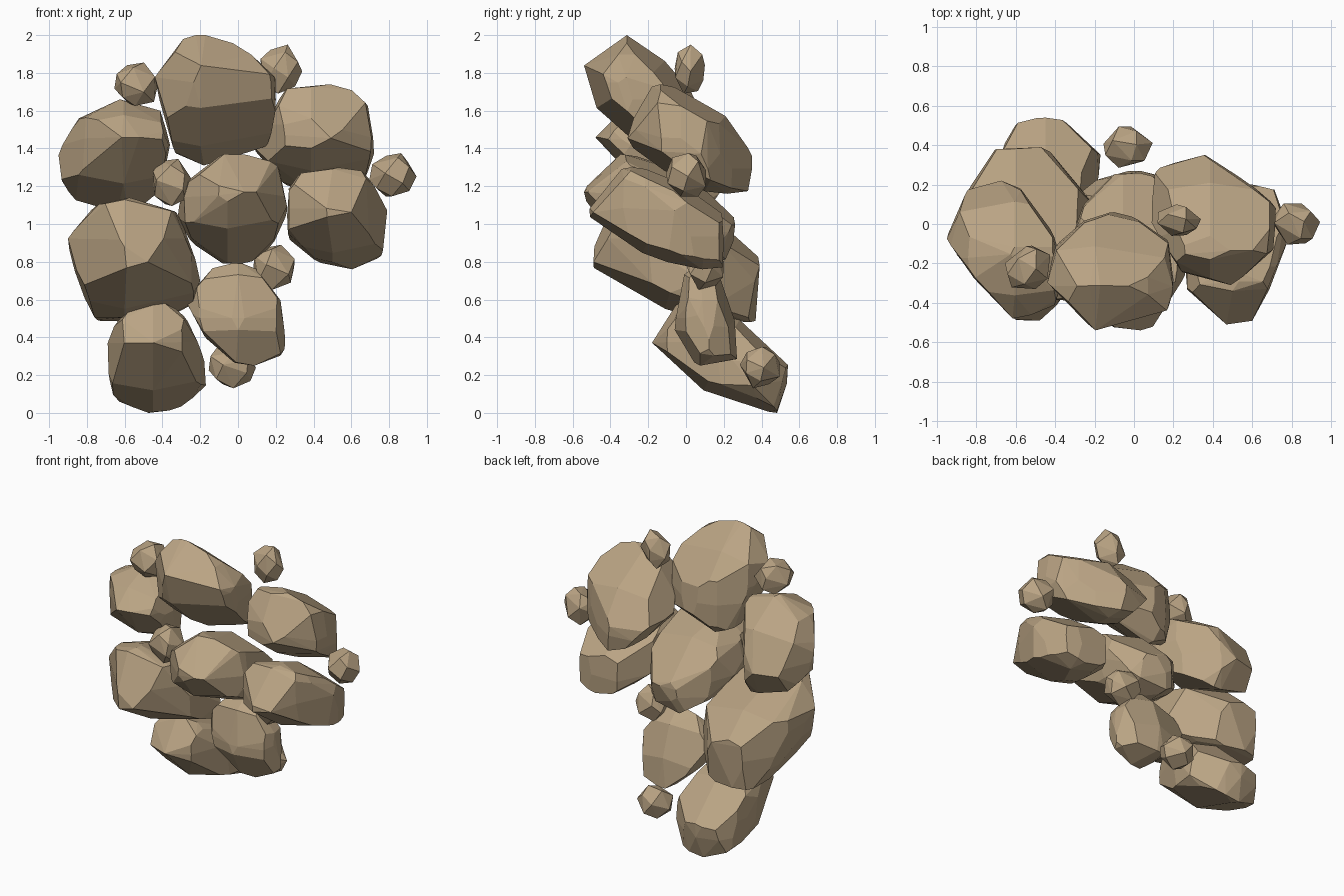
import bpy, bmesh, math, random
from mathutils import Vector

if "Cube" in bpy.data.objects:
    bpy.data.objects.remove(bpy.data.objects["Cube"])

random.seed(4)
stone = bpy.data.materials.new("tan stone")
stone.diffuse_color = (0.49, 0.37, 0.23, 1)
stone.use_nodes = True
stone.node_tree.nodes["Principled BSDF"].inputs["Base Color"].default_value = stone.diffuse_color


def hull_object(name, pts, bounds):
    """Convex flat-faced stone, stretched to fill the given (min, max) bounds per axis."""
    fitted = [[0, 0, 0] for _ in pts]
    for a, (lo, hi) in enumerate(bounds):
        vals = [p[a] for p in pts]
        mn, mx = min(vals), max(vals)
        for q, v in zip(fitted, vals):
            q[a] = lo + (v - mn) / (mx - mn) * (hi - lo)
    bm = bmesh.new()
    for q in fitted:
        bm.verts.new(q)
    res = bmesh.ops.convex_hull(bm, input=bm.verts[:])
    junk = {g for g in res["geom_interior"] + res["geom_unused"]
            if isinstance(g, bmesh.types.BMVert)}
    bmesh.ops.delete(bm, geom=list(junk), context='VERTS')
    bmesh.ops.dissolve_limit(bm, angle_limit=math.radians(4),
                             verts=bm.verts[:], edges=bm.edges[:])
    bmesh.ops.recalc_face_normals(bm, faces=bm.faces[:])
    me = bpy.data.meshes.new(name)
    bm.to_mesh(me)
    bm.free()
    me.materials.append(stone)
    bpy.context.collection.objects.link(bpy.data.objects.new(name, me))


def middle(outline, axis, value):
    """Middle of a convex outline's section where the given coordinate equals value."""
    hits = []
    for p, q in zip(outline, outline[1:] + outline[:1]):
        lo, hi = sorted((p[axis], q[axis]))
        if lo <= value <= hi and hi > lo:
            t = (value - p[axis]) / (q[axis] - p[axis])
            hits.append(p[1 - axis] + t * (q[1 - axis] - p[1 - axis]))
    if not hits:
        return sum(p[1 - axis] for p in outline) / len(outline)
    return (min(hits) + max(hits)) / 2


def boulder(name, ridge, front, side, top):
    """Block chiselled by a front (x, z), a side (y, z) and a top (x, y) outline.
    Each outline edge is cut by two planes sloping away from a ridge line."""
    bm = bmesh.new()
    bmesh.ops.create_cube(bm, size=6)
    for outline, a, b, c, slope in ((front, 0, 2, 1, 0.08), (side, 1, 2, 0, 0.24), (top, 0, 1, 2, 0.06)):
        ca = sum(p[0] for p in outline) / len(outline)
        cb = sum(p[1] for p in outline) / len(outline)
        for p, q in zip(outline, outline[1:] + outline[:1]):
            half = (p[1] + q[1]) / 2
            if c == 0:
                pivots = ridge
            else:
                pivots = (middle(side, 1 if c == 1 else 0, half),) * 2
            for tilt, pivot in zip((-slope, slope), pivots):
                co, no = Vector(), Vector()
                co[a], co[b], co[c] = p[0], p[1], pivot
                no[a], no[b] = q[1] - p[1], p[0] - q[0]
                if no[a] * (p[0] - ca) + no[b] * (p[1] - cb) < 0:
                    no.negate()
                no.normalize()
                no[c] = tilt
                bmesh.ops.bisect_plane(bm, geom=bm.verts[:] + bm.edges[:] + bm.faces[:], dist=1e-5,
                                       plane_co=co, plane_no=no.normalized(), clear_outer=True)
                bmesh.ops.holes_fill(bm, edges=bm.edges[:], sides=0)
    bmesh.ops.remove_doubles(bm, verts=bm.verts[:], dist=0.045)
    pts = [v.co.copy() for v in bm.verts]
    bm.free()
    xs, zs = zip(*front)
    ys = [p[0] for p in side]
    hull_object(name, pts, [(min(v), max(v)) for v in (xs, ys, zs)])


def pebble(name, centre, size):
    """Small round stone from scattered points on a ball."""
    pts = []
    for i in range(16):
        h = 1 - 2 * (i + 0.5) / 16
        a = i * 2.39996 + random.uniform(-0.3, 0.3)
        r = math.sqrt(1 - h * h)
        pts.append(Vector((r * math.cos(a), r * math.sin(a), h)) * random.uniform(0.85, 1))
    hull_object(name, pts, [(c - s / 2, c + s / 2) for c, s in zip(centre, size)])


# Large boulders, each leaning down towards the back
boulder("top_boulder", (-.22, -.17),
        [(-.27, 2), (-.1, 2), (.07, 1.9), (.2, 1.77), (.2, 1.57), (.16, 1.42), (-.17, 1.31), (-.33, 1.38), (-.44, 1.77)],
        [(-.54, 1.84), (-.32, 2), (-.13, 1.86), (.04, 1.66), (.06, 1.45), (-.08, 1.31), (-.25, 1.42), (-.47, 1.62)],
        [(-.06, .06), (-.25, 0), (-.39, -.12), (-.44, -.3), (-.2, -.54), (0, -.54), (.15, -.49), (.2, -.33), (.17, -.1)])
boulder("upper_left_boulder", (-.64, -.58),
        [(-.63, 1.66), (-.42, 1.6), (-.36, 1.4), (-.42, 1.15), (-.58, 1.06), (-.82, 1.07), (-.93, 1.22), (-.95, 1.39), (-.84, 1.56)],
        [(-.48, 1.46), (-.36, 1.57), (-.15, 1.66), (.1, 1.5), (.22, 1.25), (.1, 1.06), (-.25, 1.22)],
        [(-.83, .2), (-.7, .22), (-.58, .17), (-.42, -.05), (-.36, -.25), (-.42, -.44), (-.62, -.48), (-.82, -.27), (-.95, -.08)])
boulder("upper_right_boulder", (.3, .48),
        [(.25, 1.71), (.56, 1.74), (.68, 1.63), (.72, 1.38), (.66, 1.22), (.4, 1.16), (.25, 1.21), (.09, 1.4), (.17, 1.55)],
        [(-.31, 1.45), (-.14, 1.74), (.2, 1.55), (.35, 1.34), (.31, 1.16), (.16, 1.17), (-.1, 1.3)],
        [(.09, .28), (.36, .36), (.57, .22), (.72, .1), (.7, -.13), (.5, -.31), (.25, -.24), (.1, 0)])
boulder("centre_boulder", (-.13, .02),
        [(-.08, 1.37), (.13, 1.36), (.21, 1.3), (.26, 1.07), (.18, .89), (.06, .79), (-.08, .79), (-.24, .9), (-.32, 1.04), (-.27, 1.22)],
        [(-.54, 1.17), (-.32, 1.37), (0, 1.25), (.26, 1.0), (.2, .82), (.05, .79), (-.4, .99)],
        [(-.1, .25), (.08, .26), (.24, .05), (.26, -.25), (.08, -.54), (-.1, -.52), (-.28, -.35), (-.32, -.1), (-.25, .1)])
boulder("middle_left_boulder", (-.72, -.48),
        [(-.57, 1.14), (-.75, 1.1), (-.9, .92), (-.84, .68), (-.75, .49), (-.45, .48), (-.25, .57), (-.2, .72), (-.32, 1.06)],
        [(-.49, .8), (-.34, 1.14), (.2, .95), (.39, .78), (.34, .48), (.15, .5), (-.1, .58)],
        [(-.7, .38), (-.45, .39), (-.2, .1), (-.25, -.2), (-.45, -.49), (-.6, -.49), (-.9, -.15), (-.87, .12)])
boulder("middle_right_boulder", (.4, .6),
        [(.33, 1.27), (.53, 1.3), (.66, 1.28), (.79, 1.1), (.76, .83), (.6, .76), (.42, .8), (.26, .93), (.26, 1.17)],
        [(-.51, 1.06), (-.3, 1.3), (-.05, 1.2), (.2, 1.02), (.2, .78), (.08, .76), (-.22, .87)],
        [(.26, -.32), (.47, -.51), (.6, -.49), (.69, -.32), (.79, -.05), (.7, .2), (.4, .2), (.27, 0)])
boulder("lower_centre_boulder", (-.03, .03),
        [(-.13, .77), (0, .8), (.1, .76), (.22, .6), (.25, .36), (.17, .25), (-.02, .28), (-.17, .41), (-.28, .6)],
        [(-.06, .47), (0, .73), (.08, .8), (.18, .7), (.26, .47), (.27, .3), (.07, .25)],
        [(-.28, .1), (-.2, 0), (0, -.06), (.2, 0), (.25, .12), (.15, .27), (-.1, .27), (-.25, .2)])
boulder("bottom_left_boulder", (-.5, -.4),
        [(-.37, .58), (-.57, .56), (-.69, .41), (-.68, .17), (-.65, .07), (-.48, 0), (-.31, .02), (-.17, .15), (-.19, .31), (-.28, .5)],
        [(-.18, .36), (-.03, .58), (.28, .48), (.54, .24), (.5, 0), (.1, .13)],
        [(-.58, .54), (-.38, .55), (-.17, .35), (-.2, .16), (-.3, -.1), (-.45, -.18), (-.6, -.12), (-.69, .2), (-.66, .4)])

# Pebbles filling the gaps round the boulders
pebble("upper_left_pebble", (-.54, -.22, 1.74), (.23, .22, .23))
pebble("upper_right_pebble", (.23, .02, 1.82), (.22, .16, .26))
pebble("right_pebble", (.82, .0, 1.26), (.25, .21, .23))
pebble("inner_left_pebble", (-.34, -.28, 1.22), (.22, .22, .25))
pebble("inner_low_pebble", (.19, .10, .77), (.22, .20, .24))
pebble("bottom_pebble", (-.03, .39, .24), (.25, .21, .22))
